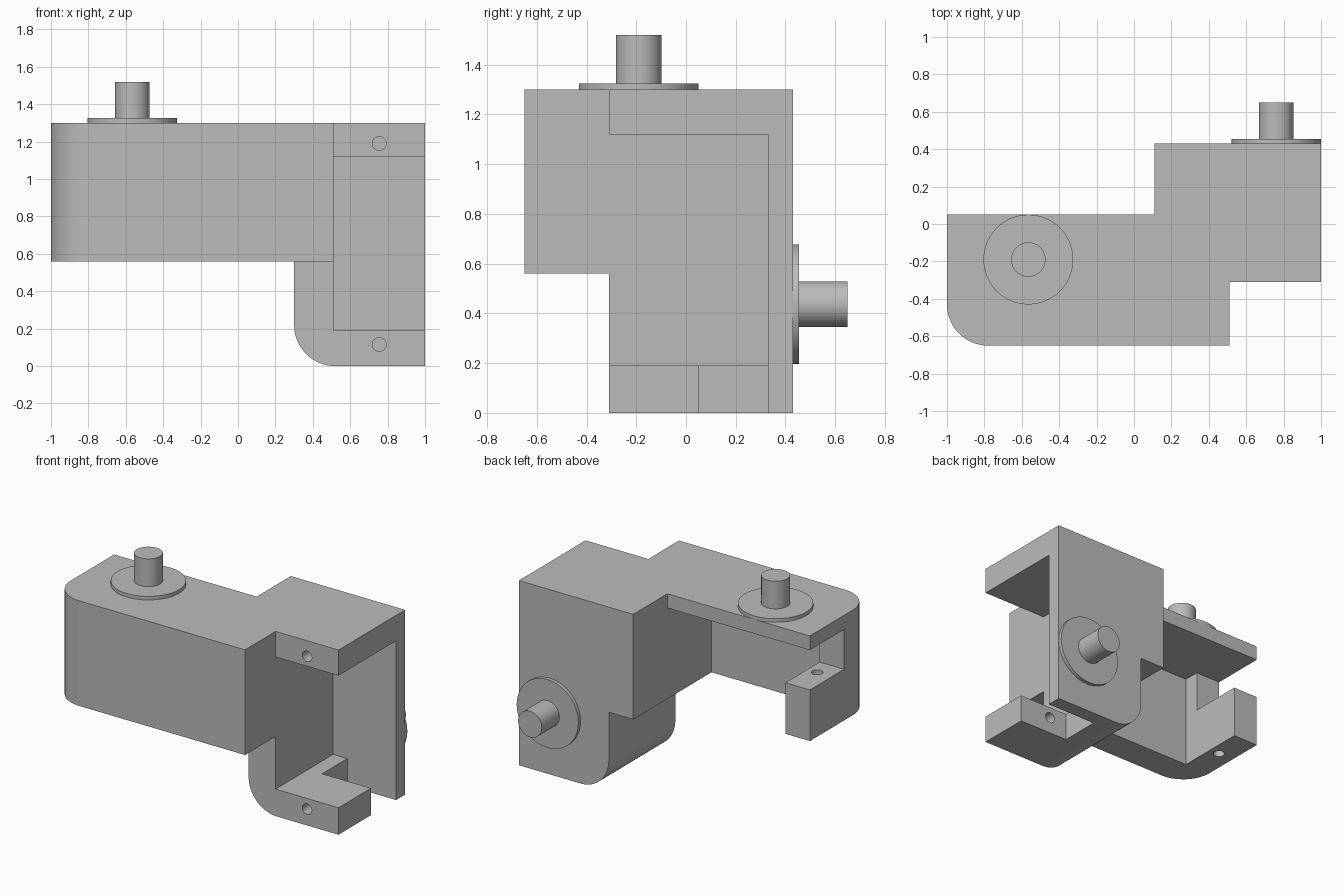
import bpy, bmesh, math
from mathutils import Matrix

if "Cube" in bpy.data.objects:
    bpy.data.objects.remove(bpy.data.objects["Cube"], do_unlink=True)

grey = bpy.data.materials.new("plain grey")
grey.use_nodes = True
grey.diffuse_color = (0.5, 0.5, 0.5, 1)
grey.node_tree.nodes["Principled BSDF"].inputs["Base Color"].default_value = (0.5, 0.5, 0.5, 1)


def finish(name, bm):
    bmesh.ops.recalc_face_normals(bm, faces=bm.faces)
    mesh = bpy.data.meshes.new(name)
    bm.to_mesh(mesh)
    bm.free()
    mesh.materials.append(grey)
    obj = bpy.data.objects.new(name, mesh)
    bpy.context.collection.objects.link(obj)
    return obj


def prism(name, profile, low, high, axis="z"):
    """Extrude an (x, y) profile along z, or an (x, z) profile along y."""
    place = (lambda a, b, h: (a, b, h)) if axis == "z" else (lambda a, b, h: (a, h, b))
    bm = bmesh.new()
    face = bm.faces.new([bm.verts.new(place(a, b, low)) for a, b in profile])
    moved = bmesh.ops.extrude_face_region(bm, geom=[face])["geom"]
    verts = [v for v in moved if isinstance(v, bmesh.types.BMVert)]
    bmesh.ops.translate(bm, verts=verts, vec=place(0, 0, high - low))
    return finish(name, bm)


def box(name, x, y, z):
    return prism(name, [(x[0], y[0]), (x[1], y[0]), (x[1], y[1]), (x[0], y[1])], *z)


def cylinder(name, centre, radius, low, high, axis="z", segments=64):
    """Centre is (x, y) for a z axis and (x, z) for a y axis."""
    ring = [(centre[0] + radius * math.cos(math.tau * i / segments),
             centre[1] + radius * math.sin(math.tau * i / segments)) for i in range(segments)]
    return prism(name, ring, low, high, axis)


def rounded_corner(x, y, r, steps=16):
    """Arc replacing a lower left corner, running from its left side to its lower side."""
    return [(x + r - r * math.cos(math.pi / 2 * i / steps),
             y + r - r * math.sin(math.pi / 2 * i / steps)) for i in range(steps + 1)]


def smooth(obj):
    obj.data.shade_smooth()
    obj.data.set_sharp_from_angle(angle=math.radians(30))


# Upper bracket with the corner block, and the lower bracket hanging from it
body = prism("bracket_body", rounded_corner(-1, -0.65, 0.22) + [
    (0.51, -0.65), (0.51, -0.31), (1, -0.31), (1, 0.43),
    (0.11, 0.43), (0.11, 0.05), (-1, 0.05)], 0.56, 1.30)
lower = prism("lower_bracket", rounded_corner(0.30, 0, 0.22) + [
    (1, 0), (1, 0.9), (0.30, 0.9)], -0.31, 0.43, "y")

# Motor bays, cable notches and screw holes
cutters = [
    box("side_bay", (0.51, 1.1), (-0.4, 0.33), (0.19, 1.12)),
    box("side_notch", (0.62, 1.1), (0.05, 0.33), (-0.1, 0.3)),
    box("back_bay", (-0.81, 0.11), (-0.44, 0.15), (0.46, 1.20)),
    box("back_notch", (-1.1, -0.7), (-0.33, 0.15), (0.92, 1.20)),
    cylinder("lower_hole", (0.755, 0.115), 0.037, -0.4, 0.15, "y", 24),
    cylinder("upper_hole", (0.755, 1.19), 0.037, -0.4, 0.05, "y", 24),
    cylinder("end_hole", (-0.885, -0.195), 0.037, 0.46, 1.0, "z", 24),
    cylinder("inner_hole", (0.18, -0.195), 0.037, 0.46, 0.92, "z", 24),
]
for tool in [lower] + cutters:
    mod = body.modifiers.new(tool.name, "BOOLEAN")
    mod.operation = "UNION" if tool is lower else "DIFFERENCE"
    mod.solver = "EXACT"
    mod.object = tool
    tool.hide_render = True

bpy.context.view_layer.update()
result = bpy.data.meshes.new_from_object(body.evaluated_get(bpy.context.evaluated_depsgraph_get()))
body.modifiers.clear()
body.data = result
for tool in [lower] + cutters:
    bpy.data.objects.remove(tool, do_unlink=True)
smooth(body)

# Round flanges and pivot pins
for side, centre, base, axis in (("top", (-0.565, -0.19), 1.30, "z"),
                                 ("back", (0.76, 0.437), 0.43, "y")):
    smooth(cylinder(side + "_flange", centre, 0.24, base, base + 0.025, axis))
    smooth(cylinder(side + "_pin", centre, 0.092, base + 0.025, base + 0.22, axis))
